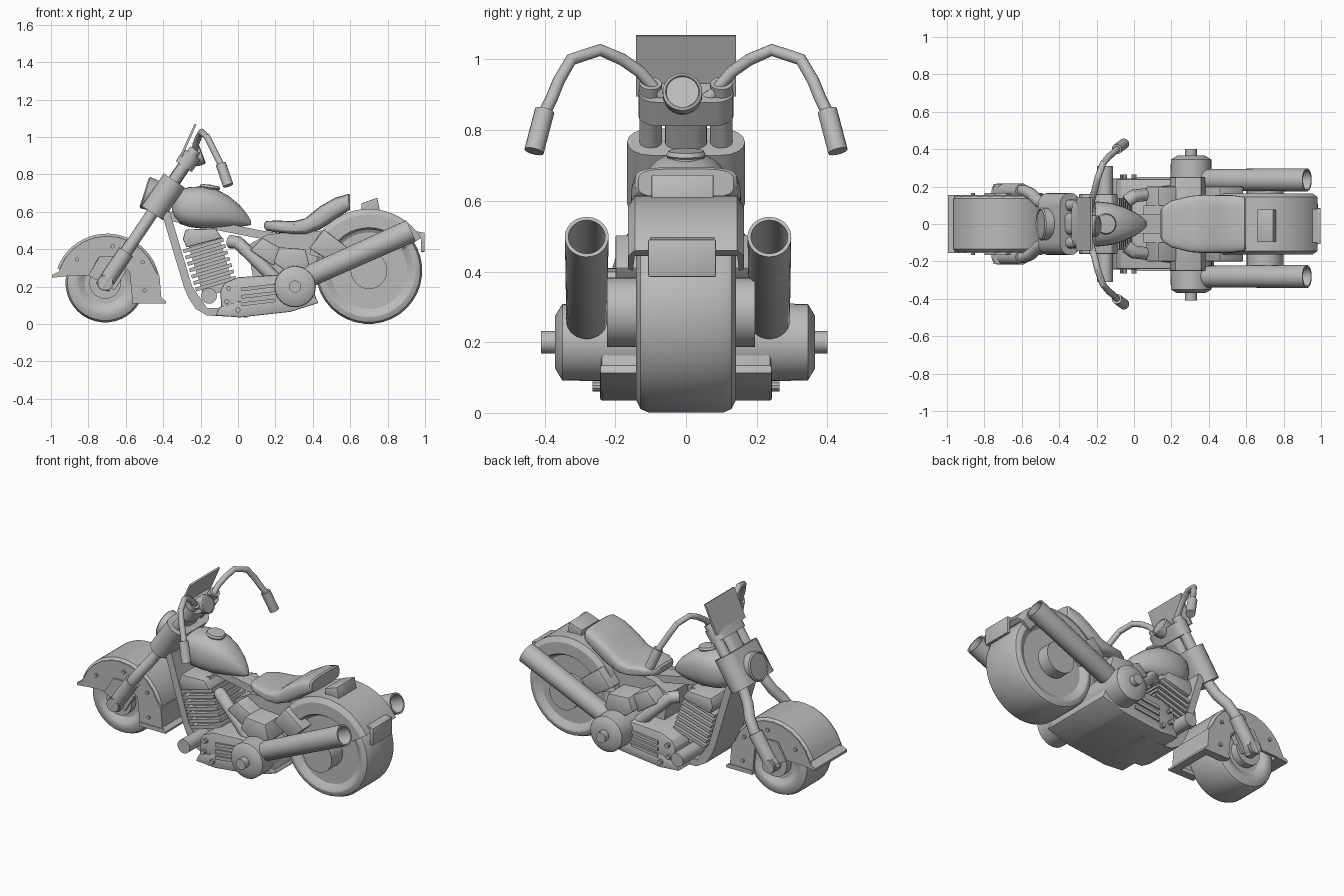
import bpy, bmesh, math
from mathutils import Vector as V

if "Cube" in bpy.data.objects:
    bpy.data.objects.remove(bpy.data.objects["Cube"])

grey = bpy.data.materials.new("light grey")
grey.diffuse_color = (0.5, 0.5, 0.5, 1)
grey.use_nodes = True
grey.node_tree.nodes["Principled BSDF"].inputs["Base Color"].default_value = grey.diffuse_color


def mesh(name, verts, faces, bevel=0):
    bm = bmesh.new()
    vs = [bm.verts.new(v) for v in verts]
    for f in faces:
        bm.faces.new([vs[i] for i in f])
    bmesh.ops.remove_doubles(bm, verts=bm.verts, dist=1e-5)
    bmesh.ops.recalc_face_normals(bm, faces=bm.faces)
    if bevel:
        bmesh.ops.bevel(bm, geom=bm.edges[:], offset=bevel, segments=2, affect='EDGES', profile=0.5)
    me = bpy.data.meshes.new(name)
    bm.to_mesh(me)
    bm.free()
    me.materials.append(grey)
    ob = bpy.data.objects.new(name, me)
    bpy.context.collection.objects.link(ob)
    return ob


def prism(name, pts, y0, y1, bevel=0):
    """Side-view outline (x, z) extruded across y."""
    n = len(pts)
    verts = [(x, y, z) for y in (y0, y1) for x, z in pts]
    faces = [(i, (i + 1) % n, n + (i + 1) % n, n + i) for i in range(n)]
    return mesh(name, verts, faces + [tuple(range(n)), tuple(range(n, 2 * n))], bevel)


def lathe(name, p, q, prof, seg=28):
    """Spin (distance, radius) points around the axis from p towards q."""
    p, d = V(p), (V(q) - V(p)).normalized()
    u = d.orthogonal().normalized()
    w = d.cross(u)
    bm_v, faces = [], []
    for t, r in prof:
        r = max(r, 1e-7)
        for k in range(seg):
            a = 2 * math.pi * k / seg
            bm_v.append(p + d * t + (u * math.cos(a) + w * math.sin(a)) * r)
    for i in range(len(prof) - 1):
        for k in range(seg):
            k2 = (k + 1) % seg
            faces.append((i * seg + k, i * seg + k2, (i + 1) * seg + k2, (i + 1) * seg + k))
    return mesh(name, bm_v, faces)


def cyl(name, p, q, r, seg=24):
    length = (V(q) - V(p)).length
    return lathe(name, p, q, [(0, 0), (0, r), (length, r), (length, 0)], seg)


def arc(name, cx, cz, prof, a0, a1, n=24):
    """Closed (y, radius) section swept part way round a wheel."""
    m = len(prof)
    verts, faces = [], []
    for i in range(n + 1):
        a = math.radians(a0 + (a1 - a0) * i / n)
        verts += [(cx + r * math.cos(a), y, cz + r * math.sin(a)) for y, r in prof]
    for i in range(n):
        faces += [(i * m + j, i * m + (j + 1) % m, (i + 1) * m + (j + 1) % m, (i + 1) * m + j) for j in range(m)]
    return mesh(name, verts, faces + [tuple(range(m)), tuple(range(n * m, n * m + m))])


def loft(name, sections, power, n=28):
    """Rounded sections (x, z bottom, z top, half width) joined along x."""
    verts, faces = [], []
    f = lambda c: math.copysign(abs(c) ** power, c)
    for x, zb, zt, hy in sections:
        for k in range(n):
            a = 2 * math.pi * k / n
            verts.append((x, hy * f(math.cos(a)), (zb + zt) / 2 + (zt - zb) / 2 * f(math.sin(a))))
    m = len(sections)
    for i in range(m - 1):
        faces += [(i * n + k, i * n + (k + 1) % n, (i + 1) * n + (k + 1) % n, (i + 1) * n + k) for k in range(n)]
    return mesh(name, verts, faces + [tuple(range(n)), tuple(range((m - 1) * n, m * n))])


def tube(name, pts, r):
    cu = bpy.data.curves.new(name, 'CURVE')
    cu.dimensions, cu.bevel_depth, cu.bevel_resolution, cu.use_fill_caps = '3D', r, 4, True
    sp = cu.splines.new('POLY')
    sp.points.add(len(pts) - 1)
    for q, c in zip(sp.points, pts):
        q.co = (*c, 1)
    tmp = bpy.data.objects.new(name + "_path", cu)
    me = bpy.data.meshes.new_from_object(tmp)
    bpy.data.objects.remove(tmp)
    me.materials.clear()
    me.materials.append(grey)
    ob = bpy.data.objects.new(name, me)
    bpy.context.collection.objects.link(ob)


def wheel(name, x, z, r, hw, rim):
    half = [(hw - .025, 0), (hw - .025, rim - .03), (hw - .005, rim), (hw, rim + .01),
            (hw, r - .035), (hw - .012, r - .01), (hw - .035, r)]
    prof = [(-y, q) for y, q in half] + [(y, q) for y, q in reversed(half)]
    lathe(name, (x, 0, z), (x, 1, z), prof, 36)


# wheels and hubs
wheel("front_wheel", -.71, .22, .212, .13, .14)
wheel("rear_wheel", .70, .285, .285, .141, .235)
cyl("rear_hub", (.70, -.223, .285), (.70, .195, .285), .098)
cyl("front_axle", (-.71, -.2, .22), (-.71, .2, .22), .045)
cyl("front_hub", (-.71, -.15, .22), (-.71, .15, .22), .085)

# front fender: curved top, side panels, flared lips
arc("front_fender", -.70, .20, [(-.155, .25), (-.155, .262), (-.135, .283), (.135, .283), (.155, .262),
    (.155, .25), (.13, .265), (-.13, .265)], -15, 160)
side = [(-.97, .255), (-.80, .26), (-.745, .355), (-.66, .355), (-.58, .28), (-.565, .13), (-.425, .13), (-.425, .26)]
side += [(-.70 + .27 * math.cos(math.radians(a)), .20 + .27 * math.sin(math.radians(a))) for a in range(20, 161, 14)]
for s in (-1, 1):
    prism("front_fender_side", side, s * .14, s * .155)
    prism("front_caliper", [(-.80, .26), (-.74, .36), (-.665, .36), (-.60, .28), (-.66, .18)], s * .13, s * .165)
    for x, z in ((-.86, .345), (-.67, .415), (-.51, .33), (-.50, .18)):
        cyl("fender_bolt", (x, s * .15, z), (x, s * .166, z), .011, 10)
prism("front_lip", [(-.995, .247), (-.995, .262), (-.945, .285), (-.92, .335), (-.90, .33), (-.92, .255)], -.155, .155)
prism("rear_lip", [(-.565, .11), (-.385, .11), (-.385, .122), (-.41, .135), (-.565, .135)], -.16, -.11)
prism("rear_lip", [(-.565, .11), (-.385, .11), (-.385, .122), (-.41, .135), (-.565, .135)], .11, .16)
prism("rear_lip_back", [(-.435, .11), (-.385, .11), (-.385, .122), (-.41, .14), (-.42, .26), (-.435, .26)], -.155, .155)

# rear fender with plate and tail lamp
arc("rear_fender", .70, .285, [(-.15, .22), (-.164, .23), (-.164, .30), (-.145, .33), (.145, .33), (.164, .30),
    (.164, .23), (.15, .22), (.145, .30), (-.145, .30)], 32, 165, 28)
prism("rear_plate", [(.978, .385), (.998, .385), (.998, .49), (.978, .49)], -.107, .085, .004)
prism("plate_bracket", [(.93, .46), (.985, .46), (.985, .49), (.93, .50)], -.1, .08)
prism("tail_lamp", [(.66, .60), (.76, .60), (.745, .675), (.66, .645)], -.097, .078, .004)

# seat and tank
loft("seat", [(.14, .515, .54, .07), (.15, .50, .55, .09), (.2, .49, .553, .125), (.3, .478, .55, .15),
     (.36, .478, .565, .155), (.44, .505, .63, .155), (.52, .56, .675, .155), (.59, .605, .695, .145), (.60, .61, .69, .135)], .5)
loft("fuel_tank", [(-.352, .6, .65, .04), (-.34, .565, .69, .075), (-.31, .535, .717, .1), (-.26, .518, .732, .117),
     (-.19, .51, .735, .12), (-.12, .51, .722, .112), (-.05, .515, .685, .09), (.01, .52, .635, .06),
     (.05, .525, .585, .032), (.07, .53, .55, .01)], .8)
lathe("fuel_cap", (-.155, 0, .70), (-.14, 0, .80), [(0, 0), (0, .052), (.025, .052), (.03, .056), (.042, .05), (.045, 0)])

# frame
prism("backbone", [(-.40, .62), (-.36, .60), (.12, .50), (.40, .46), (.40, .42), (.10, .46), (-.36, .55)], -.05, .05)
prism("down_frame", [(-.41, .60), (-.365, .60), (-.245, .2), (-.165, .085), (.05, .085), (.05, .035),
      (-.165, .045), (-.225, .08), (-.265, .14), (-.29, .2)], -.13, .13)
prism("belly_pan", [(-.12, .045), (.01, .035), (.28, .065), (.43, .112), (.42, .135), (.0, .12), (-.1, .09)], -.243, .243, .006)

# engine
prism("crankcase", [(-.06, .055), (.0, .045), (.3, .08), (.42, .13), (.38, .25), (.28, .265), (.0, .25), (-.07, .22),
      (-.095, .18), (-.09, .09)], -.24, .24, .008)
for s in (-1, 1):
    for z in (.105, .145, .185):
        prism("cover_slot", [(.02, z - .01), (.2, z + .012), (.2, z + .03), (.02, z + .01)], s * .235, s * .252)
    for x, z in ((-.06, .12), (-.05, .19), (.0, .075)):
        cyl("cover_bolt", (x, s * .23, z), (x, s * .265, z), .014, 10)
    # footpeg
    cyl("footpeg", (-.155, s * .1, .15), (-.155, s * .31, .15), .042)
    # intake pipe
    tube("intake_pipe", [(-.04, s * .12, .44), (.0, s * .15, .435), (.18, s * .17, .26), (.22, s * .17, .22)], .036)
axis = V((.08, 0, -.27)).normalized()
across = V((axis.z, 0, -axis.x))


def slab(name, c, ha, hl, hy, bevel=0):
    """Box tilted with the cylinder: centre, half across, half along."""
    pts = [V((c[0], 0, c[1])) + across * a * ha + axis * b * hl for a, b in ((-1, -1), (1, -1), (1, 1), (-1, 1))]
    prism(name, [(p.x, p.z) for p in pts], -hy, hy, bevel)


slab("cylinder_core", (-.15, .33), .085, .17, .11)
for i in range(7):
    slab("cooling_fin", (-.185 + .011 * i, .42 - .034 * i), .112, .010, .14)
prism("cylinder_head", [(-.295, .455), (-.28, .505), (-.12, .51), (-.085, .46), (-.275, .41)], -.16, .16, .006)
prism("engine_core", [(.08, .25), (.05, .42), (.16, .48), (.46, .50), (.44, .25)], -.1, .1)
prism("air_box", [(.13, .46), (.25, .395), (.19, .31), (.065, .395)], -.2, .2, .006)
prism("middle_box", [(.19, .33), (.22, .41), (.36, .40), (.385, .30), (.30, .25)], -.25, .25, .006)
prism("battery_box", [(.46, .505), (.585, .41), (.50, .33), (.38, .405)], -.2, .2, .006)

# clutch drum through the engine
lathe("clutch_drum", (.305, -.41, .2), (.305, 1, .2), [(0, 0), (0, .032), (.04, .032), (.04, .075), (.06, .108),
      (.2, .111), (.62, .111), (.755, .108), (.775, .075), (.775, .032), (.81, .032), (.81, 0)], 32)

# exhaust pipes, open at the back
for y in (-.281, .236):
    p, q = V((.37, y, .25)), V((.925, y, .498))
    n = (q - p).length
    lathe("exhaust_pipe", p, q, [(0, 0), (0, .045), (.03, .058), (n, .062), (n, .052), (n - .25, .05), (n - .25, 0)], 28)

# front fork, clamps and headlamp
f0, fdir = V((-.71, 0, .22)), V((.48, 0, .71)).normalized()
side_dir = V((fdir.z, 0, -fdir.x))


def clamp(name, t, half_len, hw, hy):
    """Stadium block around the fork, t along the fork."""
    c = f0 + fdir * t
    ring = []
    for s in (1, -1):
        for k in range(9):
            a = math.pi * k / 8
            ring.append((s * hw * math.cos(a), s * (hy - hw + hw * math.sin(a))))
    verts = [c + fdir * e + side_dir * u + V((0, v, 0)) for e in (-half_len, half_len) for u, v in ring]
    m = len(ring)
    faces = [(i, (i + 1) % m, m + (i + 1) % m, m + i) for i in range(m)]
    mesh(name, verts, faces + [tuple(range(m)), tuple(range(m, 2 * m))])


for s in (-1, 1):
    at = lambda t, y: f0 + fdir * t + V((0, s * y, 0))
    tube("fork_leg", [at(-.01, .175), at(.22, .178), at(.29, .16), at(.36, .12), at(.44, .1), at(.86, .1)], .032)
    cyl("fork_sleeve", at(-.03, .175), at(.2, .175), .042)
    cyl("fork_foot", (-.71, s * .13, .22), (-.71, s * .215, .22), .04)
clamp("lower_clamp", .555, .105, .068, .167)
clamp("upper_clamp", .79, .04, .052, .135)
clamp("steering_neck", .68, .12, .035, .06)
lathe("headlamp", (-.395, 0, .67), (-.49, 0, .70), [(0, 0), (0, .07), (.07, .085), (.105, .088), (.112, .08), (.106, .076), (.108, 0)])
prism("windshield", [(-.31, .90), (-.232, 1.07), (-.222, 1.066), (-.298, .895)], -.142, .142)
lathe("gauge", (-.27, -.01, .88), (-.19, -.01, .91), [(0, 0), (0, .04), (.05, .056), (.08, .056), (.085, .048), (.08, .046), (.08, 0)])

# handlebars and grips
for s in (-1, 1):
    bar = [(-.25, .04, .88), (-.235, .075, .90), (-.225, .13, .965), (-.21, .18, 1.0), (-.195, .243, 1.027), (-.165, .325, 1.0),
           (-.135, .36, .94), (-.11, .38, .89), (-.085, .405, .84)]
    tube("handlebar", [(x, s * y, z) for x, y, z in bar], .0175)
    cyl("grip", (-.092, s * .4, .855), (-.052, s * .43, .74), .028, 16)

# smooth the round parts, keep hard edges
for ob in bpy.data.objects:
    ob.select_set(ob.type == 'MESH')
    bpy.context.view_layer.objects.active = ob
bpy.ops.object.shade_smooth_by_angle(angle=math.radians(32))
